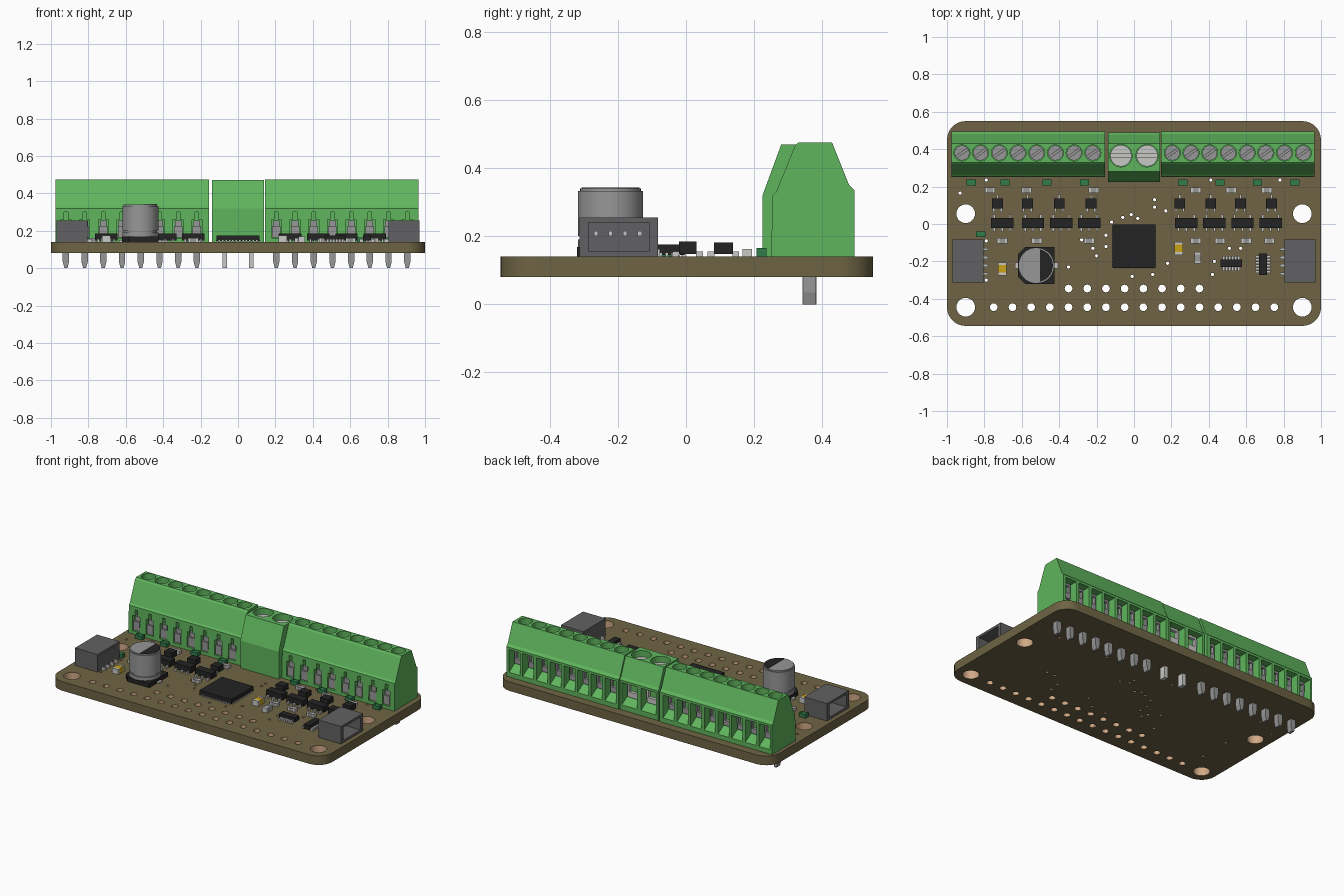
import bpy, bmesh
from math import sin, cos, pi, radians, asin
from mathutils import Vector

cube = bpy.data.objects.get("Cube")
if cube:
    bpy.data.objects.remove(cube)


def material(name, r, g, b):
    m = bpy.data.materials.new(name)
    m.use_nodes = True
    m.diffuse_color = (r, g, b, 1)
    m.node_tree.nodes["Principled BSDF"].inputs["Base Color"].default_value = (r, g, b, 1)
    return m


OLIVE = material("olive board", .156, .127, .058)
COPPER = material("copper tan", .64, .40, .24)
GREEN = material("terminal green", .115, .46, .11)
BLACK = material("chip black", .017, .017, .018)
DARK = material("connector grey", .12, .12, .125)
METAL = material("metal grey", .31, .31, .31)
SILVER = material("silver", .58, .58, .57)
GOLD = material("gold", .58, .36, .01)
LAMP = material("lamp green", .03, .20, .07)


def prism(bm, pts, axis, a, b, mat=0):
    """Extrude a 2D outline along an axis from a to b."""
    place = {"x": lambda p, t: (t, p[0], p[1]),
             "y": lambda p, t: (p[0], t, p[1]),
             "z": lambda p, t: (p[0], p[1], t)}[axis]
    lo = [bm.verts.new(place(p, a)) for p in pts]
    hi = [bm.verts.new(place(p, b)) for p in pts]
    n = len(pts)
    faces = [bm.faces.new(lo), bm.faces.new(hi)]
    for i in range(n):
        j = (i + 1) % n
        faces.append(bm.faces.new((lo[i], lo[j], hi[j], hi[i])))
    for f in faces:
        f.material_index = mat


def box(bm, x, y, sx, sy, z0, z1, mat=0):
    hx, hy = sx / 2, sy / 2
    prism(bm, [(x - hx, y - hy), (x + hx, y - hy), (x + hx, y + hy), (x - hx, y + hy)], "z", z0, z1, mat)


def arc(x, y, r, a0=0, a1=2 * pi, n=24, closed=False):
    d = n - 1 if closed else n
    return [(x + r * cos(a0 + (a1 - a0) * i / d), y + r * sin(a0 + (a1 - a0) * i / d)) for i in range(n)]


def finish(name, bm, mats, smooth=True):
    bmesh.ops.recalc_face_normals(bm, faces=bm.faces)
    me = bpy.data.meshes.new(name)
    bm.to_mesh(me)
    bm.free()
    for m in mats:
        me.materials.append(m)
    if smooth:
        me.shade_smooth()
        me.set_sharp_from_angle(angle=radians(30))
    ob = bpy.data.objects.new(name, me)
    bpy.context.collection.objects.link(ob)
    return ob


def evaluated_mesh(ob):
    dg = bpy.context.evaluated_depsgraph_get()
    return bpy.data.meshes.new_from_object(ob.evaluated_get(dg))


# circuit board: rounded outline with mounting, header and via holes
loops = [[p for i, (x, y) in enumerate([(.9, .45), (-.9, .45), (-.9, -.445), (.9, -.445)])
          for p in arc(x, y, .1, i * pi / 2, (i + 1) * pi / 2, 8, True)]]
loops += [arc(x, y, .05) for x in (-.9, .9) for y in (.055, -.445)]
loops += [arc(-.75 + .1 * i, -.445, .021, n=12) for i in range(16)]
loops += [arc(-.35 + .1 * i, -.345, .021, n=12) for i in range(8)]
vias = [(-.79, .235), (-.93, .165), (.11, .13), (.11, .09), (.17, .07), (-.06, .035), (-.015, .05),
        (.02, .03), (-.12, .01), (-.15, -.06), (-.15, -.12), (-.2, -.17), (-.22, -.13), (-.35, -.23),
        (-.01, -.28), (.1, -.27), (.18, -.21), (.42, -.27), (.43, -.2), (-.79, -.3), (-.79, -.09),
        (.78, .235), (.41, .235), (.51, -.13), (.57, -.13), (-.28, -.085), (-.1, .235)]
loops += [arc(x, y, .009, n=8) for x, y in vias]
curve = bpy.data.curves.new("board_outline", "CURVE")
curve.dimensions, curve.fill_mode, curve.extrude = "2D", "BOTH", .03
for pts in loops:
    s = curve.splines.new("POLY")
    s.points.add(len(pts) - 1)
    for p, (x, y) in zip(s.points, pts):
        p.co = (x, y, 0, 1)
    s.use_cyclic_u = True
outline = bpy.data.objects.new("board_outline", curve)
bpy.context.collection.objects.link(outline)
bm = bmesh.new()
bm.from_mesh(evaluated_mesh(outline))
bpy.data.objects.remove(outline)
bmesh.ops.remove_doubles(bm, verts=bm.verts, dist=.0005)
bmesh.ops.translate(bm, verts=bm.verts, vec=Vector((0, 0, .11)))
bm.normal_update()
for f in bm.faces:
    c = f.calc_center_median()
    wall = abs(f.normal.z) < .5 and abs(c.x) < .96 and abs(c.y) < .505
    f.material_index = 1 if wall else 0
finish("circuit_board", bm, [OLIVE, COPPER])


# terminal blocks: housing, screws, clamps and solder pins
def terminal(name, x0, x1, poles, profile, sy, r, gap, slot_angle, metal, front):
    bm = bmesh.new()
    prism(bm, profile, "x", x0, x1)
    housing = finish(name + "_housing", bm, [GREEN], False)
    cut, screw, clamp, pin = (bmesh.new() for _ in range(4))
    g = gap / 2
    for x in poles:
        prism(cut, arc(x, sy, r + .003), "z", .40, .52)
        prism(cut, [(.52, .155), (.43, .21), (.43, .32), (.52, .32)], "x", x - g, x + g)
        if front:
            prism(cut, [(x - .027, .16), (x + .027, .16), (x + .027, .26), (x + .01, .26),
                        (x + .01, .3), (x - .01, .3), (x - .01, .26), (x - .027, .26)], "y", .2, .285)
            box(clamp, x, .275, .045, .04, .165, .225)
            box(clamp, x, .28, .036, .03, .225, .255)
        # slotted screw head
        prism(screw, arc(x, sy, r), "z", .395, .415)
        t = asin(.14)
        for side in (0, pi):
            a = slot_angle + side
            prism(screw, arc(x, sy, r, a + t, a + pi - t, 14, True), "z", .415, .43)
        # wire clamp in the rear opening
        box(clamp, x, .435, gap * .75, .03, .215, .25)
        for s in (-1, 1):
            box(clamp, x + s * gap * .33, .435, gap * .12, .03, .25, .3)
        box(clamp, x, .435, gap * .75, .03, .3, .315)
        # solder pin
        if front:
            prism(pin, [(x - .017, .09), (x - .017, .035), (x - .008, 0), (x + .008, 0),
                        (x + .017, .035), (x + .017, .09)], "y", .345, .383)
        else:
            box(pin, x, .363, .025, .042, 0, .09)
    cutter = finish(name + "_cutter", cut, [GREEN], False)
    cutter.hide_render = True
    mod = housing.modifiers.new("openings", "BOOLEAN")
    mod.operation, mod.solver, mod.object = "DIFFERENCE", "EXACT", cutter
    mesh = evaluated_mesh(housing)
    housing.modifiers.clear()
    housing.data = mesh
    bpy.data.objects.remove(cutter)
    finish(name + "_screws", screw, [metal])
    finish(name + "_clamps", clamp, [metal], False)
    finish(name + "_pins", pin, [metal], False)


side_profile = [(.25, .14), (.255, .32), (.265, .33), (.32, .465), (.33, .475), (.43, .475),
                (.48, .35), (.495, .335), (.495, .14)]
mid_profile = [(.225, .14), (.225, .32), (.28, .47), (.43, .47), (.478, .35), (.49, .335), (.49, .14)]
terminal("right_terminal", -.975, -.155, [-.92 + .1 * i for i in range(8)], side_profile,
         .38, .04, .08, radians(35), METAL, True)
terminal("left_terminal", .145, .965, [.205 + .1 * i for i in range(8)], side_profile,
         .38, .04, .08, radians(35), METAL, True)
terminal("centre_terminal", -.14, .14, [-.07, .07], mid_profile, .365, .057, .11, 0, SILVER, False)

# side sockets, open toward the board ends
for side, s in (("left", 1), ("right", -1)):
    bm = bmesh.new()
    box(bm, s * .888, -.198, .165, .23, .14, .155)
    box(bm, s * .888, -.198, .165, .23, .24, .255)
    box(bm, s * .82, -.198, .03, .23, .155, .24)
    for y in (-.3, -.096):
        box(bm, s * .888, y, .165, .026, .155, .24)
    for i in range(4):
        y = -.265 + .043 * i
        box(bm, s * .87, y, .1, .012, .2, .215, 1)
        box(bm, s * .795, y, .03, .014, .14, .155, 1)
    finish(side + "_socket", bm, [DARK, SILVER], False)

# can capacitor
cx, cy, r = -.522, -.222, .096
bm = bmesh.new()
prism(bm, [(cx - .098, cy - .06), (cx - .06, cy - .098), (cx + .098, cy - .098), (cx + .098, cy + .098),
           (cx - .06, cy + .098), (cx - .098, cy + .06)], "z", .14, .168, 1)
for r0, z0, z1 in ((r, .168, .19), (r - .006, .19, .2), (r, .2, .333), (r - .007, .333, .341)):
    prism(bm, arc(cx, cy, r0, n=40), "z", z0, z1)
prism(bm, arc(cx, cy, r - .008, -1.35, 1.35, 20, True), "z", .34, .343, 1)
for s in (-1, 1):
    box(bm, cx + s * .1, cy, .03, .03, .14, .15, 2)
finish("can_capacitor", bm, [METAL, BLACK, SILVER])

# main controller chip with edge contacts
bm = bmesh.new()
box(bm, 0, -.12, .232, .232, .145, .175)
for i in range(12):
    t = -.099 + .018 * i
    for s in (-1, 1):
        box(bm, t, -.12 + s * .112, .008, .012, .14, .15, 1)
        box(bm, s * .112, -.12 + t, .012, .008, .14, .15, 1)
finish("controller_chip", bm, [BLACK, SILVER], False)


# leaded packages: black body with silver feet on both long sides
def package(bm, x, y, sx, sy, h, feet, turned=False):
    def put(u, v, a, b, z0, z1, m):
        if turned:
            u, v, a, b = v, u, b, a
        box(bm, x + u, y + v, a, b, z0, z1, m)
    put(0, 0, sx, sy, .148, .14 + h, 0)
    for s, count in zip((-1, 1), feet):
        for i in range(count):
            u = 0 if count == 1 else sx * .7 * (i / (count - 1) - .5)
            put(u, s * (sy / 2 + .009), .012, .02, .14, .155, 1)


bm = bmesh.new()
for x in (-.73, -.57, -.4, -.23, .245, .41, .57, .735):
    package(bm, x, .11, .058, .055, .042, (2, 1))
for x in (-.705, -.54, -.39, -.24, .28, .43, .58, .73):
    package(bm, x, .005, .12, .052, .045, (3, 2))
package(bm, .52, -.21, .115, .042, .035, (6, 6))
package(bm, .69, -.215, .115, .042, .035, (6, 6), True)
finish("transistors_and_drivers", bm, [BLACK, SILVER], False)


# two-terminal parts: coloured body with silver end caps
def chip(bm, x, y, length, width, h, upright=False):
    for off, part, m in ((0, .56, 0), (-.39, .22, 1), (.39, .22, 1)):
        d, e = off * length, part * length
        top = .14 + h - (0 if m else .002)
        if upright:
            box(bm, x, y + d, width, e, .14, top, m)
        else:
            box(bm, x + d, y, e, width, .14, top, m)


bm = bmesh.new()
for x in (-.77, -.575, -.215, .33, .52, .71):
    chip(bm, x, .18, .055, .028, .022)
for x in (-.705, -.52, -.24, .33, .46, .6, .725):
    chip(bm, x, -.09, .055, .028, .022)
chip(bm, .34, -.18, .06, .034, .03, True)
finish("resistors", bm, [METAL, SILVER], False)

bm = bmesh.new()
for x, y in ((-.705, -.24), (.24, -.13)):
    chip(bm, x, y, .07, .045, .035, True)
finish("gold_capacitors", bm, [GOLD, SILVER], False)

bm = bmesh.new()
for x, y in [(x, .222) for x in (-.87, -.69, -.465, -.265, .26, .46, .66, .86)] + [(-.82, -.055)]:
    chip(bm, x, y, .05, .03, .026)
finish("indicator_lamps", bm, [LAMP, LAMP], False)
